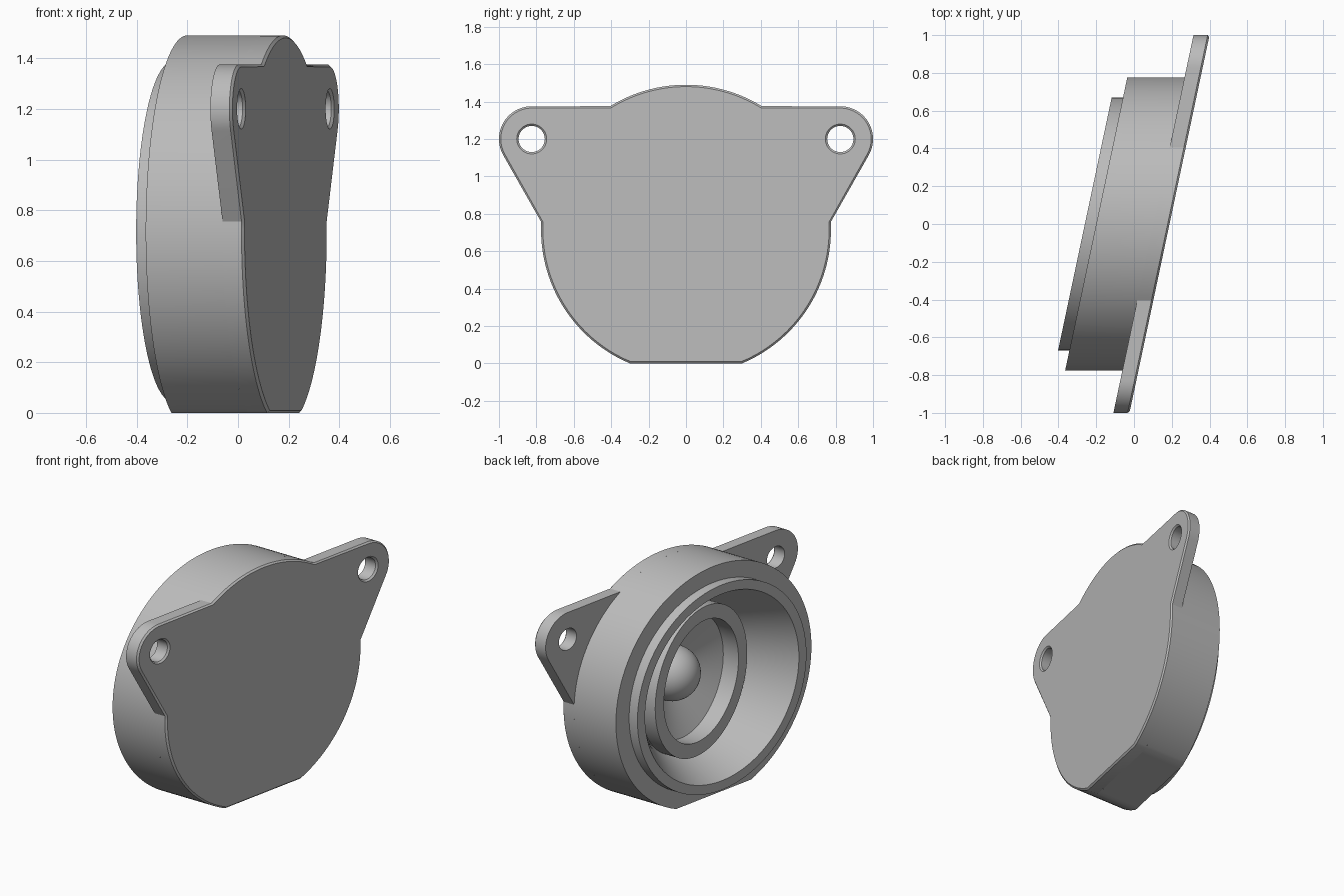
import bpy
import bmesh
from math import sin, cos, pi, radians

cube = bpy.data.objects.get("Cube")
if cube:
    bpy.data.objects.remove(cube, do_unlink=True)

SKEW = 0.212       # the mounting plane slants: x grows with y
AXIS_Z = 0.715     # height of the round body's axis
BODY_R = 0.775
SEGMENTS = 128

grey = bpy.data.materials.new("plain grey")
grey.use_nodes = True
grey.diffuse_color = (0.5, 0.5, 0.5, 1)
grey.node_tree.nodes["Principled BSDF"].inputs["Base Color"].default_value = (0.5, 0.5, 0.5, 1)


def finish(name, bm):
    bmesh.ops.remove_doubles(bm, verts=bm.verts, dist=0.00005)
    bmesh.ops.recalc_face_normals(bm, faces=bm.faces)
    mesh = bpy.data.meshes.new(name)
    bm.to_mesh(mesh)
    bm.free()
    mesh.materials.append(grey)
    mesh.shade_smooth()
    mesh.set_sharp_from_angle(angle=radians(25))
    obj = bpy.data.objects.new(name, mesh)
    bpy.context.collection.objects.link(obj)


def bridge(bm, a, b):
    for i in range(len(a)):
        j = (i + 1) % len(a)
        bm.faces.new((a[i], a[j], b[j], b[i]))


def add_loop(bm, x, points, skew=SKEW):
    return [bm.verts.new((x + skew * y, y, z)) for y, z in points]


def circle(y, z, r, n=SEGMENTS):
    return [(y + r * cos(2 * pi * i / n), z + r * sin(2 * pi * i / n)) for i in range(n)]


def lathe(name, profile):
    """Loft circles (x, radius, skew) along x, trimmed flat at the ground."""
    bm = bmesh.new()
    loops = []
    for x, r, skew in profile:
        points = [(y, max(0, z)) for y, z in circle(0, AXIS_Z, r)]
        loops.append(add_loop(bm, x, points, skew))
    for a, b in zip(loops, loops[1:]):
        bridge(bm, a, b)
    finish(name, bm)


def arc(y, z, r, start, end, n):
    angles = [radians(start + (end - start) * i / n) for i in range(n + 1)]
    return [(y + r * cos(a), z + r * sin(a)) for a in angles]


def plate_outline(inset):
    half = arc(0, AXIS_Z, BODY_R - inset, -67.3, 3, 32)
    half += arc(0.825, 1.2, 0.175 - inset, -30, 90, 24)
    half += arc(0, AXIS_Z, BODY_R - inset, 58.4, 89, 14)
    half = [(y, max(inset, z)) for y, z in half]
    return half + [(-y, z) for y, z in reversed(half)]


def fill(bm, loops):
    edges = []
    for loop in loops:
        for a, b in zip(loop, loop[1:] + loop[:1]):
            edges.append(bm.edges.get((a, b)) or bm.edges.new((a, b)))
    bmesh.ops.triangle_fill(bm, edges=edges, use_beauty=True)


# Slanted mounting plate with two eared screw holes and a chamfered front
bm = bmesh.new()
front_x, back_x, chamfer = 0.188, 0.103, 0.01
backs, fronts = [], []
shapes = [plate_outline] + [
    lambda c, s=s: circle(s * 0.825, 1.2, 0.07 + c, 48) for s in (-1, 1)]
for shape in shapes:
    back = add_loop(bm, back_x, shape(0))
    shoulder = add_loop(bm, front_x - chamfer, shape(0))
    front = add_loop(bm, front_x, shape(chamfer))
    bridge(bm, back, shoulder)
    bridge(bm, shoulder, front)
    backs.append(back)
    fronts.append(front)
backs.append(add_loop(bm, back_x, circle(0, AXIS_Z, 0.6)))
fill(bm, fronts)
fill(bm, backs)
finish("mounting_plate", bm)

# Round housing: outer wall, stepped lip, bowl, upright inner ring and floor
lathe("housing", [
    (0.103, BODY_R, SKEW),
    (-0.20, BODY_R, SKEW),
    (-0.20, 0.67, SKEW),
    (-0.26, 0.67, SKEW),
    (-0.26, 0.61, SKEW),
    (-0.01, 0.475, 0),
    (-0.11, 0.475, 0),
    (-0.11, 0.385, 0),
    (0.0, 0.385, 0),
    (0.10, 0.165, 0),
])

# Rounded dome in the middle of the floor
lathe("centre_dome", [
    (0.10 - 0.17 * sin(t * pi / 24), 0.17 * cos(t * pi / 24), 0) for t in range(13)])
